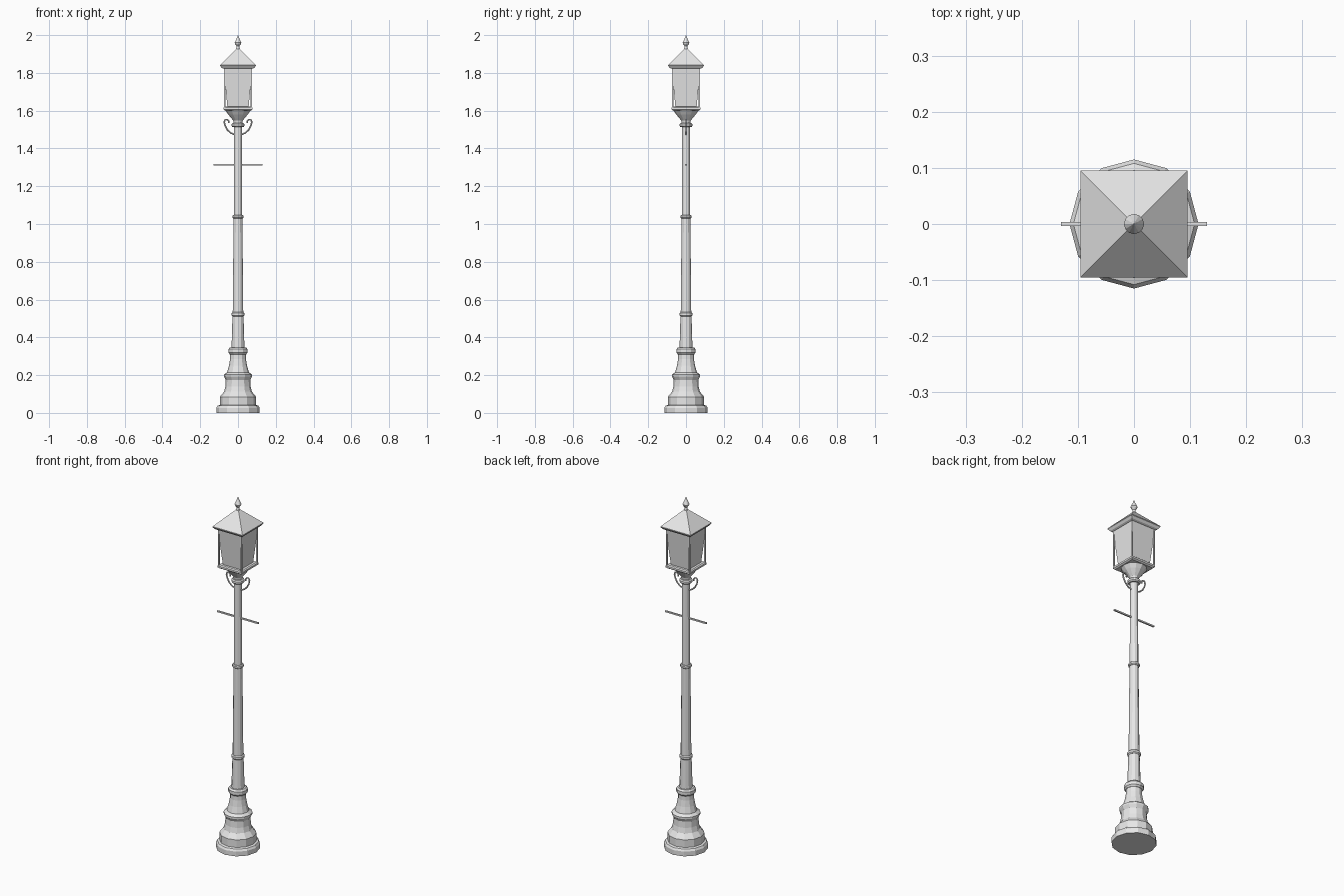
import bpy, bmesh, math
from mathutils import Vector

if "Cube" in bpy.data.objects:
    bpy.data.objects.remove(bpy.data.objects["Cube"])

grey = bpy.data.materials.new("light_grey_iron")
grey.diffuse_color = (0.8, 0.8, 0.8, 1)
grey.use_nodes = True
grey.node_tree.nodes["Principled BSDF"].inputs["Base Color"].default_value = grey.diffuse_color


def finish(name, bm):
    bmesh.ops.recalc_face_normals(bm, faces=bm.faces)
    mesh = bpy.data.meshes.new(name)
    bm.to_mesh(mesh)
    bm.free()
    mesh.materials.append(grey)
    ob = bpy.data.objects.new(name, mesh)
    bpy.context.collection.objects.link(ob)
    return ob


def stack(name, profile, sides=12, turn=0.0):
    """Turn a list of (radius, height) into a closed faceted solid."""
    bm = bmesh.new()
    rings = []
    for r, z in profile:
        rings.append([bm.verts.new((r * math.cos(turn + 2 * math.pi * i / sides),
                                    r * math.sin(turn + 2 * math.pi * i / sides), z))
                      for i in range(sides)])
    for a, b in zip(rings, rings[1:]):
        for i in range(sides):
            j = (i + 1) % sides
            bm.faces.new((a[i], a[j], b[j], b[i]))
    bm.faces.new(rings[0])
    bm.faces.new(rings[-1])
    bmesh.ops.remove_doubles(bm, verts=bm.verts, dist=1e-5)
    return finish(name, bm)


def square_stack(name, profile):
    """Same, with a square section given by its half width."""
    return stack(name, [(h * math.sqrt(2), z) for h, z in profile], 4, math.pi / 4)


def box(name, center, size):
    bm = bmesh.new()
    bmesh.ops.create_cube(bm, size=1)
    for v in bm.verts:
        v.co = Vector(center) + Vector([v.co[k] * size[k] for k in range(3)])
    return finish(name, bm)


def tube(name, points, radius, sides=6):
    """Sweep a round section along a path in the xz plane."""
    bm = bmesh.new()
    rings = []
    for i, p in enumerate(points):
        d = (points[min(i + 1, len(points) - 1)] - points[max(i - 1, 0)]).normalized()
        n = Vector((-d.z, 0, d.x))
        rings.append([bm.verts.new(p + radius * (n * math.cos(a) + Vector((0, 1, 0)) * math.sin(a)))
                      for a in (2 * math.pi * k / sides for k in range(sides))])
    for a, b in zip(rings, rings[1:]):
        for k in range(sides):
            m = (k + 1) % sides
            bm.faces.new((a[k], a[m], b[m], b[k]))
    bm.faces.new(rings[0])
    bm.faces.new(rings[-1])
    return finish(name, bm)


# Stepped pedestal
stack("pedestal", [(0.115, 0), (0.115, 0.027), (0.108, 0.038), (0.096, 0.042),
                   (0.096, 0.085), (0.088, 0.095), (0.074, 0.112), (0.067, 0.14),
                   (0.065, 0.175), (0.075, 0.193), (0.075, 0.203), (0.058, 0.215),
                   (0.048, 0.25), (0.042, 0.285), (0.041, 0.32)])

# Tapering shaft in three lengths
stack("lower_shaft", [(0.035, 0.32), (0.029, 0.52)])
stack("middle_shaft", [(0.028, 0.52), (0.023, 1.04)])
stack("upper_shaft", [(0.022, 1.04), (0.021, 1.54)])

# Collars around the shaft
for name, r, z, h in (("pedestal_collar", 0.051, 0.328, 0.036),
                      ("lower_collar", 0.035, 0.522, 0.022),
                      ("middle_collar", 0.030, 1.039, 0.018),
                      ("top_collar", 0.034, 1.524, 0.022)):
    stack(name, [(r * 0.85, z - h / 2), (r, z - h / 4), (r, z + h / 4), (r * 0.85, z + h / 2)])

# Ladder bar
box("ladder_bar", (0, 0, 1.313), (0.26, 0.008, 0.008))

# Scroll brackets, smoothed from a few path points
path = [(0.018, 1.474), (0.038, 1.482), (0.056, 1.498), (0.068, 1.520), (0.073, 1.540),
        (0.068, 1.553), (0.057, 1.553), (0.049, 1.545), (0.050, 1.534)]
for name, s in (("right_scroll", 1), ("left_scroll", -1)):
    tube(name, [Vector((s * x, 0, z)) for x, z in path], 0.0042)

# Lantern cup and square tray
stack("lantern_cup", [(0.022, 1.53), (0.025, 1.548), (0.037, 1.562), (0.052, 1.58),
                      (0.068, 1.603)])
square_stack("lantern_tray", [(0.068, 1.600), (0.076, 1.606), (0.076, 1.616), (0.070, 1.621)])

# Tapered glass with upright corner posts
square_stack("lantern_glass", [(0.056, 1.618), (0.076, 1.832)])
for sx in (-1, 1):
    for sy in (-1, 1):
        box("corner_post", (sx * 0.071, sy * 0.071, 1.722), (0.007, 0.007, 0.212))

# Pyramid roof with an eave lip
square_stack("lantern_roof", [(0.078, 1.822), (0.086, 1.826), (0.095, 1.838), (0.095, 1.842),
                              (0.004, 1.932)])

# Pointed finial
stack("finial", [(0.010, 1.925), (0.008, 1.937), (0.007, 1.942), (0.016, 1.953),
                 (0.018, 1.960), (0.014, 1.968), (0.006, 1.985), (0.001, 2.0)])
